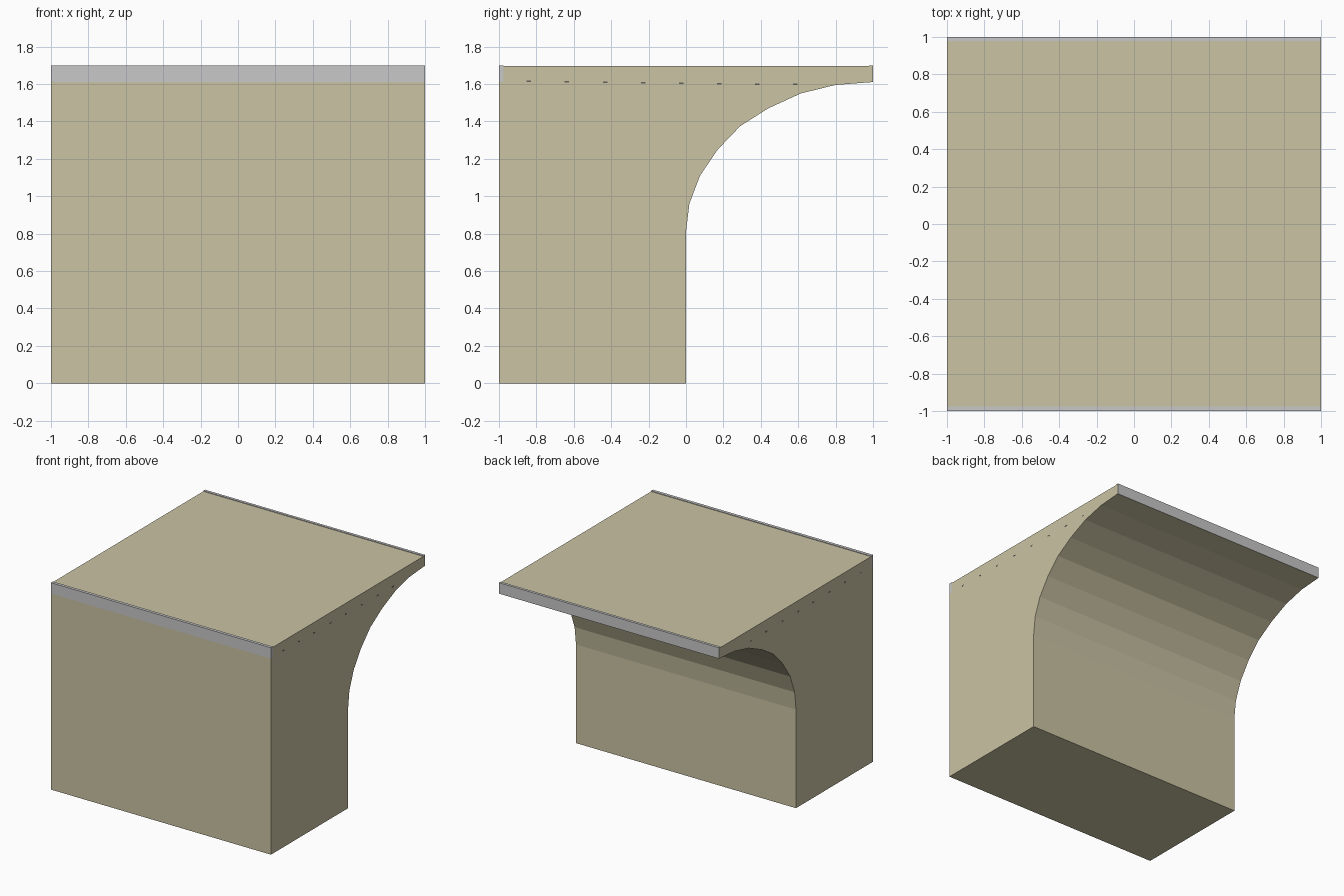
import bpy, bmesh

if "Cube" in bpy.data.objects:
    bpy.data.objects.remove(bpy.data.objects["Cube"])


def material(name, rgb):
    m = bpy.data.materials.new(name)
    m.diffuse_color = (*rgb, 1)
    m.use_nodes = True
    m.node_tree.nodes["Principled BSDF"].inputs["Base Color"].default_value = m.diffuse_color
    return m


stone = material("sand stone", (0.59, 0.546, 0.366))
grey = material("light grey", (0.578, 0.578, 0.59))
dark = material("dark grey", (0.12, 0.12, 0.11))


def extrude(name, profile, x0, x1, mats):
    """Extrude a (y, z) profile along x."""
    bm = bmesh.new()
    face = bm.faces.new([bm.verts.new((x0, y, z)) for y, z in profile])
    new = bmesh.ops.extrude_face_region(bm, geom=[face])["geom"]
    verts = [v for v in new if isinstance(v, bmesh.types.BMVert)]
    bmesh.ops.translate(bm, verts=verts, vec=(x1 - x0, 0, 0))
    bmesh.ops.recalc_face_normals(bm, faces=bm.faces)
    mesh = bpy.data.meshes.new(name)
    bm.to_mesh(mesh)
    bm.free()
    for m in mats:
        mesh.materials.append(m)
    ob = bpy.data.objects.new(name, mesh)
    bpy.context.collection.objects.link(ob)
    return ob


# Main block with the overhanging curved underside
curve = [(0, 0.81), (0.018, 0.96), (0.075, 1.11), (0.17, 1.25), (0.29, 1.375),
         (0.44, 1.47), (0.615, 1.55), (0.80, 1.595), (0.978, 1.609)]
extrude("curved_block",
        [(-1, 0), (0, 0)] + curve +
        [(0.978, 1.695), (-0.975, 1.695), (-0.975, 1.61), (-1, 1.61)],
        -1, 1, [stone])

# Edge strips on the front and back of the deck
extrude("front_edge_strip",
        [(-1, 1.61), (-0.975, 1.61), (-0.975, 1.70), (-1, 1.70)], -1, 1, [grey])
back = extrude("back_edge_strip",
               [(0.978, 1.609), (1, 1.61), (1, 1.70), (0.978, 1.70)],
               -1, 1, [grey, stone])
for p in back.data.polygons:  # ends and underside match the stone
    if abs(p.normal.x) > 0.5 or p.normal.z < -0.5:
        p.material_index = 1

# Row of tiny marks along each side
for side in (-1, 1):
    for i in range(8):
        y, z = -0.84 + 0.2036 * i, 1.615 - 0.0025 * i
        extrude("side_mark",
                [(y - 0.012, z - 0.004), (y + 0.012, z - 0.004),
                 (y + 0.012, z + 0.004), (y - 0.012, z + 0.004)],
                side * 0.998, side * 1.001, [dark])
